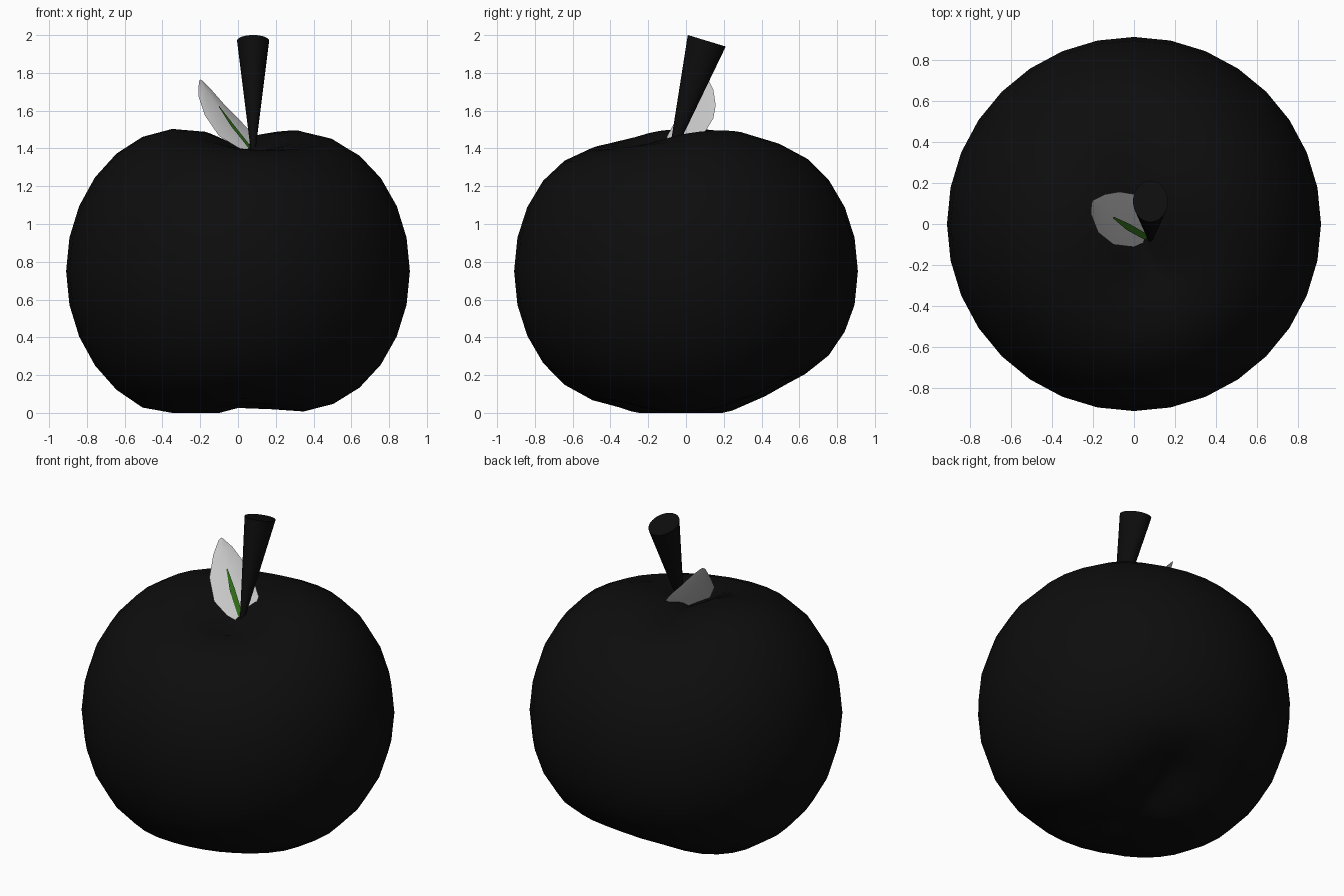
import bpy, bmesh
from math import cos, sin, pi
from mathutils import Vector

if "Cube" in bpy.data.objects:
    bpy.data.objects.remove(bpy.data.objects["Cube"])


def material(name, rgb):
    m = bpy.data.materials.new(name)
    m.diffuse_color = (*rgb, 1)
    m.use_nodes = True
    m.node_tree.nodes["Principled BSDF"].inputs["Base Color"].default_value = m.diffuse_color
    return m


def finish(name, bm, mat=None, angle=0.7):
    me = bpy.data.meshes.new(name)
    bm.to_mesh(me)
    bm.free()
    ob = bpy.data.objects.new(name, me)
    bpy.context.collection.objects.link(ob)
    if mat:
        me.materials.append(mat)
    bpy.ops.object.select_all(action='DESELECT')
    ob.select_set(True)
    bpy.context.view_layer.objects.active = ob
    bpy.ops.object.shade_smooth_by_angle(angle=angle)
    return ob


black = material("dark_skin", (0.004, 0.004, 0.004))
green = material("vein_green", (0.03, 0.16, 0.01))
R, CZ = 0.91, 0.75


def dent(co, a, b, depth_a, depth_b):
    """Soft falloff around the segment a-b, with a depth at each end."""
    a, b = Vector(a), Vector(b)
    ab = b - a
    t = max(0, min(1, (co - a).dot(ab) / ab.length_squared))
    d = (co - a - ab * t).length
    return (depth_a + (depth_b - depth_a) * t) * max(0, 1 - d / 1.3) ** 3.2


# Fruit body: sphere with an off-centre hollow at each pole
bm = bmesh.new()
bmesh.ops.create_uvsphere(bm, u_segments=32, v_segments=16, radius=R)
for v in bm.verts:
    c = v.co.copy()
    if c.z > 0.3:
        v.co.z -= dent(c, (0.06, -0.18, 0.89), (-0.05, 0.25, 0.88), 0.31, 0.20)
    elif c.z < -0.3:
        v.co.z += dent(c, (0.06, -0.2, -0.89), (0.05, 0.42, -0.82), 0.21, 0.25)
    v.co.z = max(0, v.co.z + CZ)
finish("fruit_body", bm, black, 1.2)

# Stem: leaning cone that narrows into the hollow
bm = bmesh.new()
top, foot = Vector((0.08, 0.11, 1.97)), Vector((0.08, -0.09, 1.33))
across = Vector((0, 0.957, -0.29))
N = 32
rings = []
for centre, s in ((foot, 0.06), (top, 1)):
    rings.append([bm.verts.new(centre + s * (Vector((0.085 * cos(2 * pi * i / N), 0, 0))
                  + across * 0.105 * sin(2 * pi * i / N))) for i in range(N)])
for i in range(N):
    j = (i + 1) % N
    bm.faces.new((rings[0][i], rings[0][j], rings[1][j], rings[1][i]))
bm.faces.new(rings[1])
bm.faces.new(rings[0][::-1])
bmesh.ops.recalc_face_normals(bm, faces=bm.faces)
finish("stem", bm, black)


def strip(name, rows, mat=None):
    bm = bmesh.new()
    grid = [[bm.verts.new(p) for p in row] for row in rows]
    for r, s in zip(grid, grid[1:]):
        for k in range(len(r) - 1):
            bm.faces.new((r[k], r[k + 1], s[k + 1], s[k]))
    return finish(name, bm, mat, 1.0)


# Leaf: front edge, midrib and back edge from base to tip
front = [(0.06, -0.085, 1.37), (0, -0.112, 1.405), (-0.1, -0.10, 1.465),
         (-0.175, -0.04, 1.575), (-0.21, 0.05, 1.68), (-0.207, 0.10, 1.755)]
mid = [(0.075, -0.075, 1.37), (0.045, -0.055, 1.42), (-0.035, -0.01, 1.52),
       (-0.105, 0.035, 1.62), (-0.165, 0.085, 1.705), (-0.2, 0.115, 1.765)]
back = [(0.11, -0.03, 1.40), (0.085, 0.09, 1.47), (0, 0.145, 1.56),
        (-0.07, 0.157, 1.63), (-0.14, 0.145, 1.71), (-0.19, 0.12, 1.76)]
strip("leaf", list(zip(front, mid, back)))

# Leaf vein: slim tapered strip just above the midrib
side = Vector((0.1, 0.24, 0.08)).normalized()
lift = Vector((0.63, -0.47, 0.62)) * 0.006
widths = (0.006, 0.016, 0.017, 0.004)
strip("leaf_vein", [(Vector(p) + lift - side * w, Vector(p) + lift, Vector(p) + lift + side * w)
                    for p, w in zip(mid, widths)], green)
